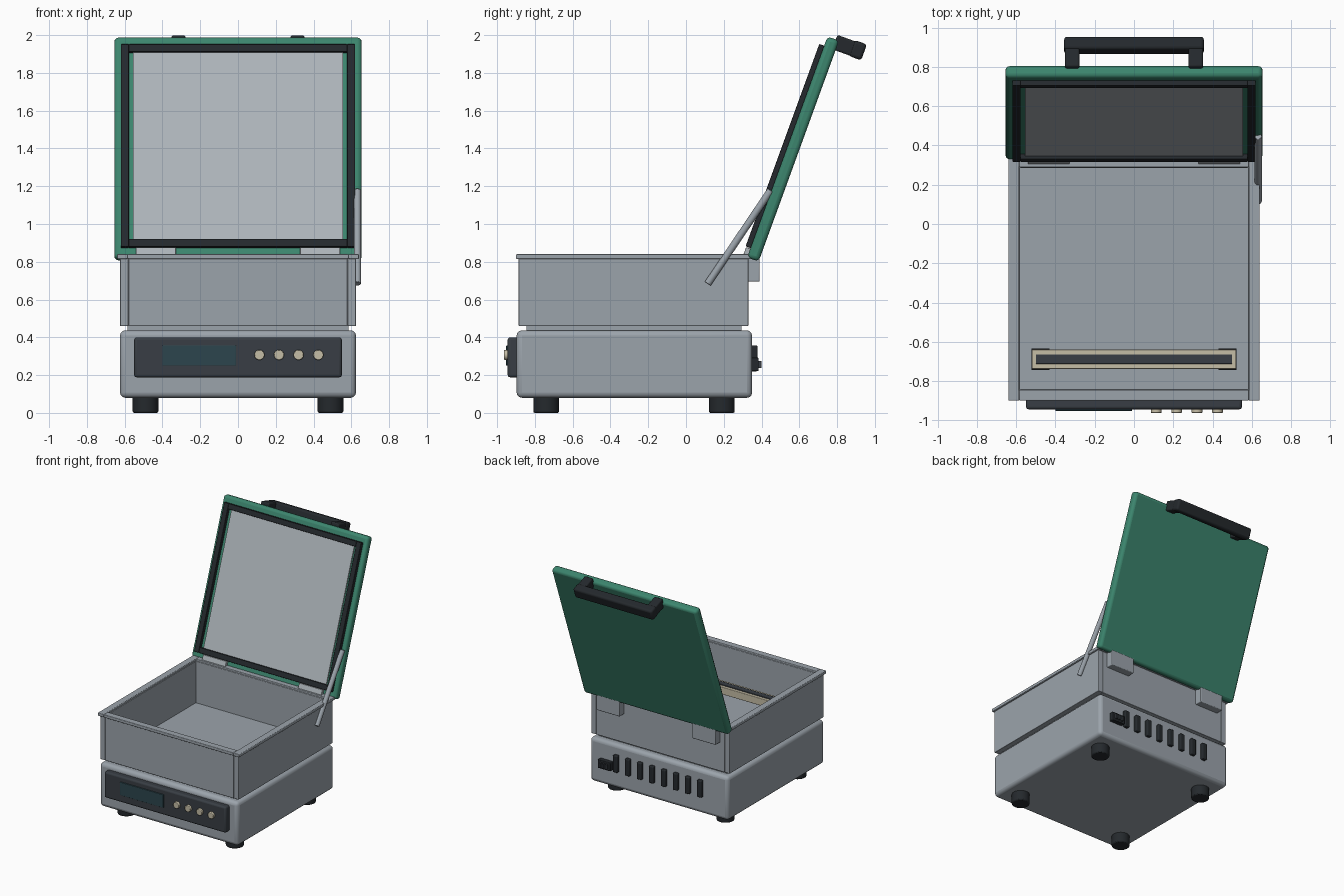
import bpy, math
from mathutils import Matrix, Vector

if "Cube" in bpy.data.objects:
    bpy.data.objects.remove(bpy.data.objects["Cube"])


def mat(name, rgb):
    m = bpy.data.materials.new(name)
    m.diffuse_color = (*rgb, 1)
    m.use_nodes = True
    m.node_tree.nodes["Principled BSDF"].inputs["Base Color"].default_value = m.diffuse_color
    return m


STEEL = mat("steel", (0.33, 0.37, 0.41))
PALE = mat("pale_steel", (0.42, 0.46, 0.49))
GREEN = mat("green", (0.045, 0.235, 0.155))
BLACK = mat("black", (0.018, 0.022, 0.026))
DARK = mat("dark_grey", (0.04, 0.048, 0.058))
SCREEN = mat("screen", (0.025, 0.06, 0.075))
CREAM = mat("cream", (0.56, 0.51, 0.38))

# Lid frame: local x = width, y = outward normal, z = up along the lid
LID = Matrix.Translation((0, 0.567, 1.397)) @ Matrix.Rotation(math.radians(-20), 4, 'X')


def finish(o, name, material, bevel, segments=3):
    o.name = name
    o.data.materials.append(material)
    if bevel:
        b = o.modifiers.new("bevel", 'BEVEL')
        b.width, b.segments, b.limit_method = bevel, segments, 'ANGLE'
    bpy.ops.object.shade_smooth_by_angle(angle=math.radians(35))
    return o


def box(name, x, y, z, material, bevel=0.0, frame=None):
    """Box from (min, max) ranges, optionally placed in the lid frame."""
    bpy.ops.mesh.primitive_cube_add(size=1)
    o = bpy.context.object
    size = Vector([r[1] - r[0] for r in (x, y, z)])
    mid = Vector([(r[0] + r[1]) / 2 for r in (x, y, z)])
    o.data.transform(Matrix.Diagonal((*size, 1)))
    o.matrix_world = (frame or Matrix()) @ Matrix.Translation(mid)
    return finish(o, name, material, bevel)


def rod(name, a, b, r, material, bevel=0.0, sides=32):
    a, b = Vector(a), Vector(b)
    bpy.ops.mesh.primitive_cylinder_add(vertices=sides, radius=r, depth=(b - a).length)
    o = bpy.context.object
    o.matrix_world = Matrix.Translation((a + b) / 2) @ (b - a).to_track_quat('Z', 'Y').to_matrix().to_4x4()
    return finish(o, name, material, bevel, 2)


def ring(name, x, y, z, w, material, bevel=0.0, frame=None, upright=False):
    """Rectangular frame of four bars; upright frames lie in the x-z plane."""
    (x0, x1), (y0, y1), (z0, z1) = x, y, z
    box(name + "_left", (x0, x0 + w), y, z, material, bevel, frame)
    box(name + "_right", (x1 - w, x1), y, z, material, bevel, frame)
    xi = (x0 + w, x1 - w)
    if upright:
        box(name + "_bottom", xi, y, (z0, z0 + w), material, bevel, frame)
        box(name + "_top", xi, y, (z1 - w, z1), material, bevel, frame)
    else:
        box(name + "_front", xi, (y0, y0 + w), z, material, bevel, frame)
        box(name + "_back", xi, (y1 - w, y1), z, material, bevel, frame)


# Base housing and feet
box("base_housing", (-0.625, 0.625), (-0.897, 0.35), (0.08, 0.437), STEEL, 0.028)
box("base_neck", (-0.585, 0.585), (-0.844, 0.294), (0.42, 0.48), STEEL)
for sx in (-1, 1):
    for y in (-0.74, 0.19):
        rod("foot", (sx * 0.49, y, 0), (sx * 0.49, y, 0.09), 0.068, BLACK, 0.008)

# Open chamber
ring("chamber_wall", (-0.625, 0.625), (-0.886, 0.33), (0.46, 0.825), 0.045, STEEL, 0.004)
box("chamber_floor", (-0.6, 0.6), (-0.86, 0.31), (0.463, 0.485), STEEL)
ring("chamber_rim", (-0.64, 0.64), (-0.9, 0.344), (0.815, 0.84), 0.055, STEEL, 0.005)

# Sealing bar inside the chamber
box("seal_bar", (-0.52, 0.52), (-0.738, -0.64), (0.54, 0.6), CREAM, 0.004)
box("seal_strip", (-0.5, 0.5), (-0.713, -0.664), (0.59, 0.607), DARK, 0.003)
for s in (-1, 1):
    box("seal_bar_support", sorted((s * 0.43, s * 0.523)), (-0.743, -0.635), (0.48, 0.575), BLACK)

# Control panel
box("control_panel", (-0.55, 0.55), (-0.944, -0.88), (0.188, 0.4), DARK, 0.014)
box("display", (-0.4, -0.01), (-0.952, -0.93), (0.25, 0.357), SCREEN, 0.003)
for i in range(4):
    x = 0.113 + 0.104 * i
    rod("button", (x, -0.93, 0.307), (x, -0.963, 0.307), 0.027, CREAM, 0.004, 24)

# Rear vents and power inlet
for i in range(8):
    x = -0.38 + 0.1085 * i
    box("vent_fin", (x - 0.021, x + 0.021), (0.33, 0.378), (0.22, 0.357), BLACK, 0.007)
box("power_inlet", (0.415, 0.53), (0.33, 0.385), (0.222, 0.292), BLACK, 0.005)
for x in (0.445, 0.4725, 0.5):
    box("inlet_pin", (x - 0.008, x + 0.008), (0.38, 0.399), (0.238, 0.276), DARK)

# Tilted lid with gasket and inner plate
box("lid", (-0.655, 0.655), (-0.0325, 0.0325), (-0.6225, 0.6225), GREEN, 0.022, LID)
ring("lid_gasket", (-0.62, 0.62), (-0.06, -0.025), (-0.57, 0.57), 0.042, BLACK, 0.004, LID, True)
box("lid_inner_plate", (-0.555, 0.555), (-0.042, -0.025), (-0.528, 0.528), PALE, 0, LID)

# Lid handle
for s in (-1, 1):
    box("handle_post", sorted((s * 0.278, s * 0.352)), (0.014, 0.14), (0.567, 0.648), BLACK, 0.01, LID)
box("handle_grip", (-0.356, 0.356), (0.108, 0.178), (0.564, 0.654), BLACK, 0.016, LID)

# Hinges
for s in (-1, 1):
    xr = sorted((s * 0.328, s * 0.54))
    box("hinge_block", xr, (0.32, 0.39), (0.695, 0.83), STEEL, 0.006)
    box("hinge_leaf", xr, (-0.056, -0.025), (-0.63, -0.573), PALE, 0.004, LID)

# Lid support strut on the right side
rod("lid_strut", (0.632, 0.115, 0.684), (0.632, 0.448, 1.178), 0.019, STEEL, 0.003, 24)
